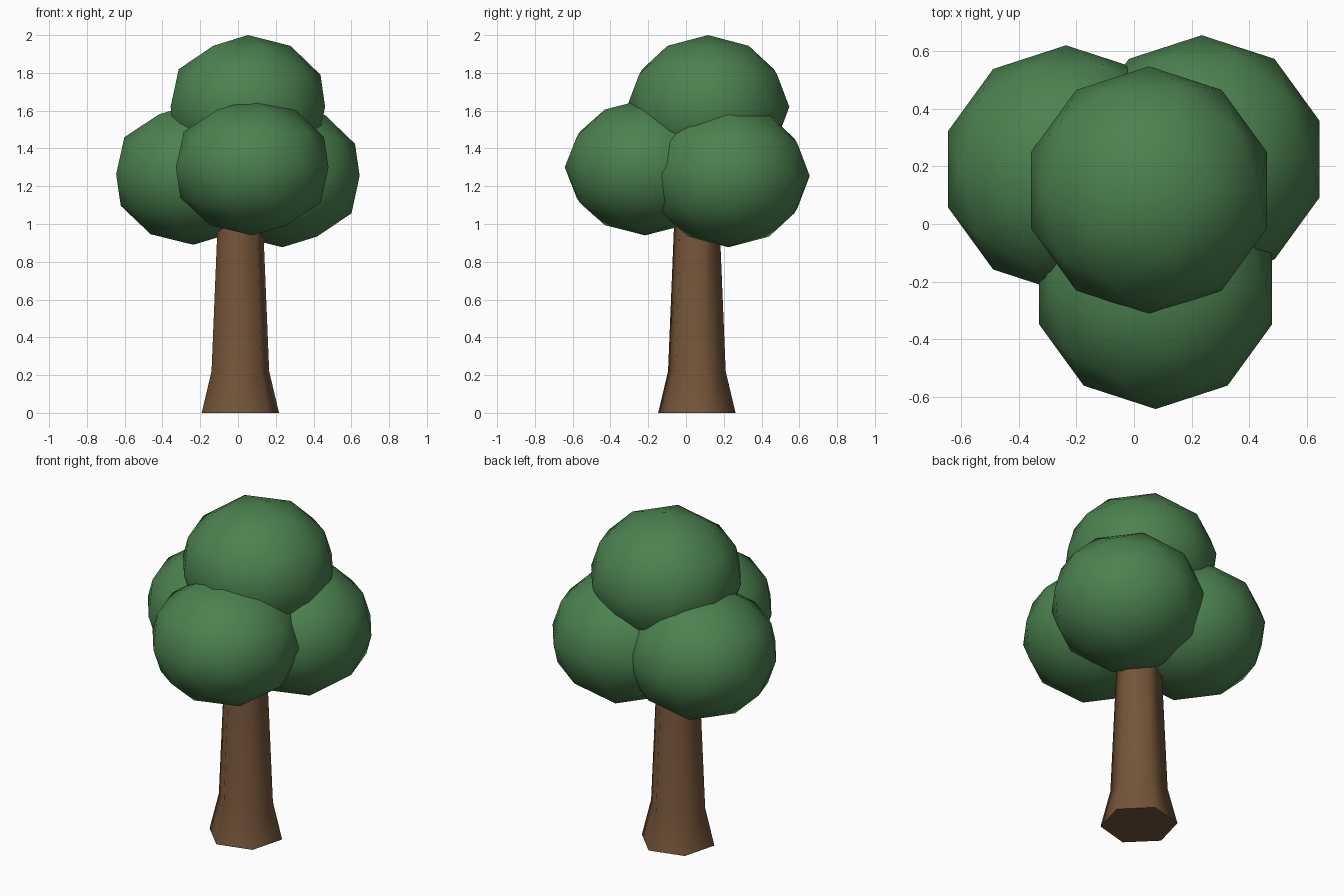
import bpy, bmesh, math

if "Cube" in bpy.data.objects:
    bpy.data.objects.remove(bpy.data.objects["Cube"])


def material(name, rgb):
    m = bpy.data.materials.new(name)
    m.diffuse_color = (*rgb, 1)
    m.use_nodes = True
    m.node_tree.nodes["Principled BSDF"].inputs["Base Color"].default_value = m.diffuse_color
    return m


leaf_green = material("leaf green", (0.072, 0.222, 0.079))
bark_brown = material("bark brown", (0.175, 0.091, 0.041))


def add_object(name, bm, mat, angle):
    bmesh.ops.recalc_face_normals(bm, faces=bm.faces)
    mesh = bpy.data.meshes.new(name)
    bm.to_mesh(mesh)
    bm.free()
    mesh.materials.append(mat)
    ob = bpy.data.objects.new(name, mesh)
    bpy.context.collection.objects.link(ob)
    bpy.ops.object.select_all(action='DESELECT')
    ob.select_set(True)
    bpy.context.view_layer.objects.active = ob
    bpy.ops.object.shade_smooth_by_angle(angle=math.radians(angle))
    return ob


# Foliage: slightly flattened low-poly balls (centre, radius, half height)
foliage = {
    "foliage_top": ((0.052, 0.117, 1.62), 0.43, 0.38),
    "foliage_front": ((0.075, -0.217, 1.30), 0.425, 0.36),
    "foliage_right": ((0.235, 0.225, 1.255), 0.43, 0.378),
    "foliage_left": ((-0.236, 0.19, 1.263), 0.43, 0.373),
}
for name, (centre, radius, height) in foliage.items():
    bm = bmesh.new()
    bmesh.ops.create_icosphere(bm, subdivisions=2, radius=1)
    bmesh.ops.scale(bm, vec=(radius, radius, height), verts=bm.verts)
    bmesh.ops.translate(bm, vec=centre, verts=bm.verts)
    add_object(name, bm, leaf_green, 60)

# Trunk: six-sided, flared at the foot, top hidden in the foliage
bm = bmesh.new()
rings = []
for z, r in [(0, 0.212), (0.22, 0.158), (1.3, 0.112)]:
    ring = []
    for i in range(6):
        a = math.radians(15 + 60 * i)
        ring.append(bm.verts.new((0.0125 + r * math.cos(a), 0.0575 + r * math.sin(a), z)))
    rings.append(ring)
for low, high in zip(rings, rings[1:]):
    for i in range(6):
        j = (i + 1) % 6
        bm.faces.new((low[i], low[j], high[j], high[i]))
bm.faces.new(rings[0])
bm.faces.new(rings[-1])
add_object("trunk", bm, bark_brown, 65)
